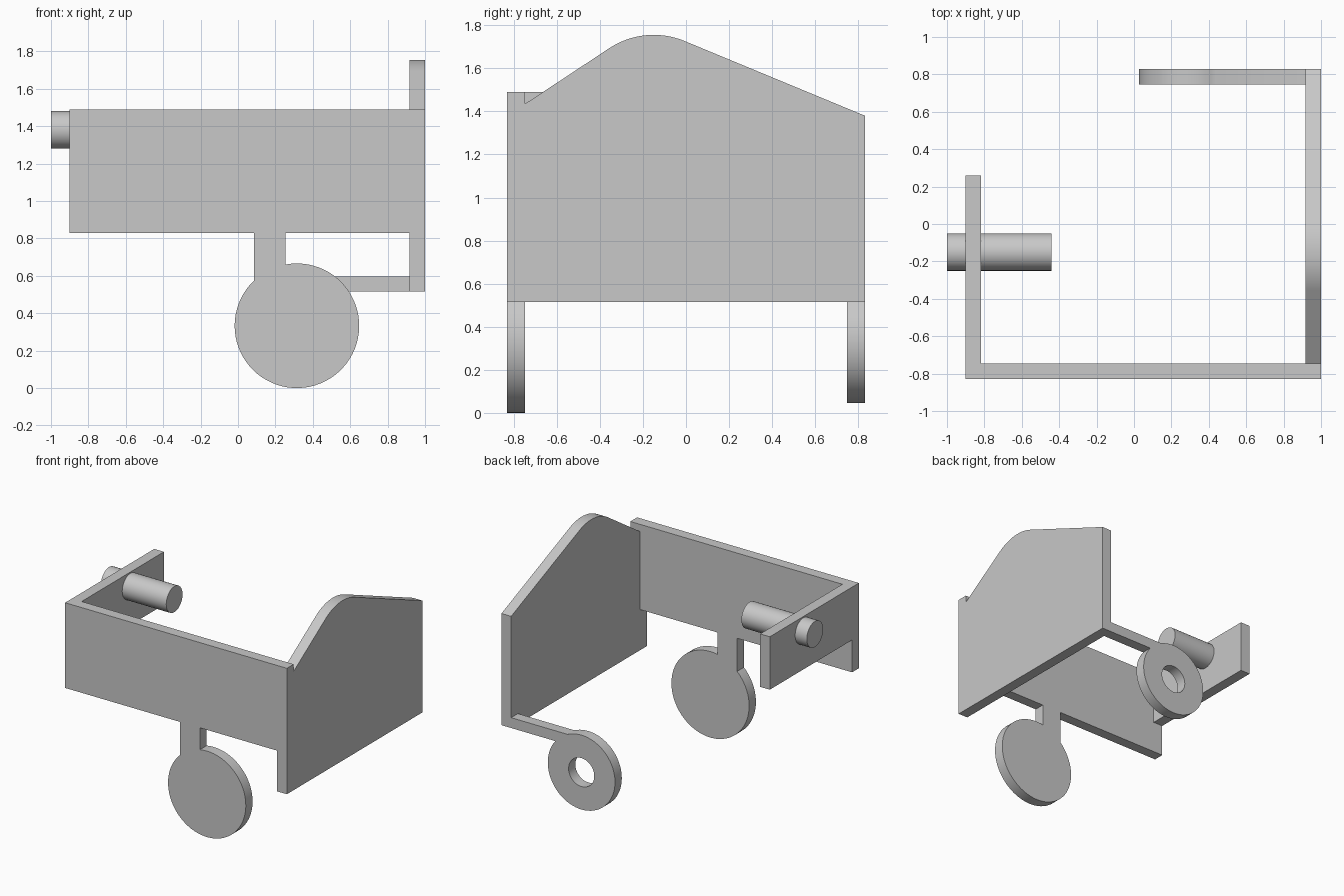
import bpy
import bmesh
from math import radians, degrees, sin, cos, asin, acos
from mathutils import Vector

if "Cube" in bpy.data.objects:
    bpy.data.objects.remove(bpy.data.objects["Cube"])

grey = bpy.data.materials.new("plain_grey")
grey.use_nodes = True
GREY = (0.58, 0.58, 0.58, 1)
grey.diffuse_color = GREY
grey.node_tree.nodes["Principled BSDF"].inputs["Base Color"].default_value = GREY


def arc(cu, cv, r, start, end, steps=64):
    """Points along an arc, angles in degrees."""
    angles = [radians(start + (end - start) * i / steps) for i in range(steps + 1)]
    return [(cu + r * cos(a), cv + r * sin(a)) for a in angles]


def plate(name, axis, low, high, outline, hole=None):
    """Extrude a flat outline (with an optional hole) along x or y."""
    def place(u, v):
        return (low, u, v) if axis == "x" else (u, low, v)

    direction = Vector((1, 0, 0)) if axis == "x" else Vector((0, 1, 0))
    bm = bmesh.new()
    edges = []
    for loop in [outline] + ([hole] if hole else []):
        verts = [bm.verts.new(place(u, v)) for u, v in loop]
        edges += [bm.edges.new((verts[i - 1], verts[i])) for i in range(len(verts))]
    bmesh.ops.triangle_fill(bm, use_beauty=True, edges=edges, normal=direction)
    bmesh.ops.dissolve_limit(bm, angle_limit=radians(0.05), verts=bm.verts[:],
                             edges=[e for e in bm.edges if not e.is_boundary])
    result = bmesh.ops.extrude_face_region(bm, geom=bm.faces[:], use_keep_orig=True)
    moved = [g for g in result["geom"] if isinstance(g, bmesh.types.BMVert)]
    bmesh.ops.translate(bm, verts=moved, vec=direction * (high - low))
    bmesh.ops.recalc_face_normals(bm, faces=bm.faces[:])
    mesh = bpy.data.meshes.new(name)
    bm.to_mesh(mesh)
    bm.free()
    mesh.materials.append(grey)
    mesh.polygons.foreach_set("use_smooth", [True] * len(mesh.polygons))
    mesh.set_sharp_from_angle(angle=radians(30))
    ob = bpy.data.objects.new(name, mesh)
    bpy.context.collection.objects.link(ob)
    return ob


T = 0.083                 # sheet thickness
FRONT, BACK = -0.83, 0.83
LEFT, RIGHT = 1.0, -0.9
TOP, BASE, SKIRT = 1.49, 0.515, 0.83

# Front panel with a hanging neck and solid disc
disc_x, disc_z, disc_r = 0.315, 0.333, 0.333
neck_a, neck_b = 0.085, 0.255
neck_start = degrees(acos((neck_a - disc_x) / disc_r))
neck_end = degrees(acos((neck_b - disc_x) / disc_r)) + 360
plate("front_panel", "y", FRONT, FRONT + T,
      [(RIGHT, SKIRT), (neck_a, SKIRT)]
      + arc(disc_x, disc_z, disc_r, neck_start, neck_end)
      + [(neck_b, SKIRT), (LEFT - T, SKIRT), (LEFT - T, BASE),
         (LEFT, BASE), (LEFT, TOP), (RIGHT, TOP)])

# Tall side panel with a rounded peak
pin_y, pin_z = -0.15, 1.38
plate("tall_side_panel", "x", LEFT - T, LEFT,
      [(FRONT + T, BASE), (BACK, BASE), (BACK, 1.38)]
      + arc(pin_y, pin_z, 0.375, 67.5, 123.3, 24)
      + [(FRONT + T, 1.435)])

# Low side panel
plate("low_side_panel", "x", RIGHT, RIGHT + T,
      [(FRONT + T, 1.08), (0.26, 1.08), (0.26, TOP), (FRONT + T, TOP)])

# Rear arm ending in a ring
ring_r, arm_top = 0.288, 0.595
ring_start = degrees(asin((arm_top - disc_z) / ring_r))
ring_end = degrees(asin((BASE - disc_z) / ring_r)) + 360
plate("rear_arm_ring", "y", BACK - T, BACK,
      arc(disc_x, disc_z, ring_r, ring_start, ring_end)
      + [(LEFT - T, BASE), (LEFT - T, arm_top)],
      hole=arc(disc_x, disc_z, 0.11, 0, 360 - 7.5, 47))

# Round pin through the low side panel
plate("pin", "x", -1.0, -0.44, arc(pin_y, pin_z, 0.1, 0, 360 - 7.5, 47))
